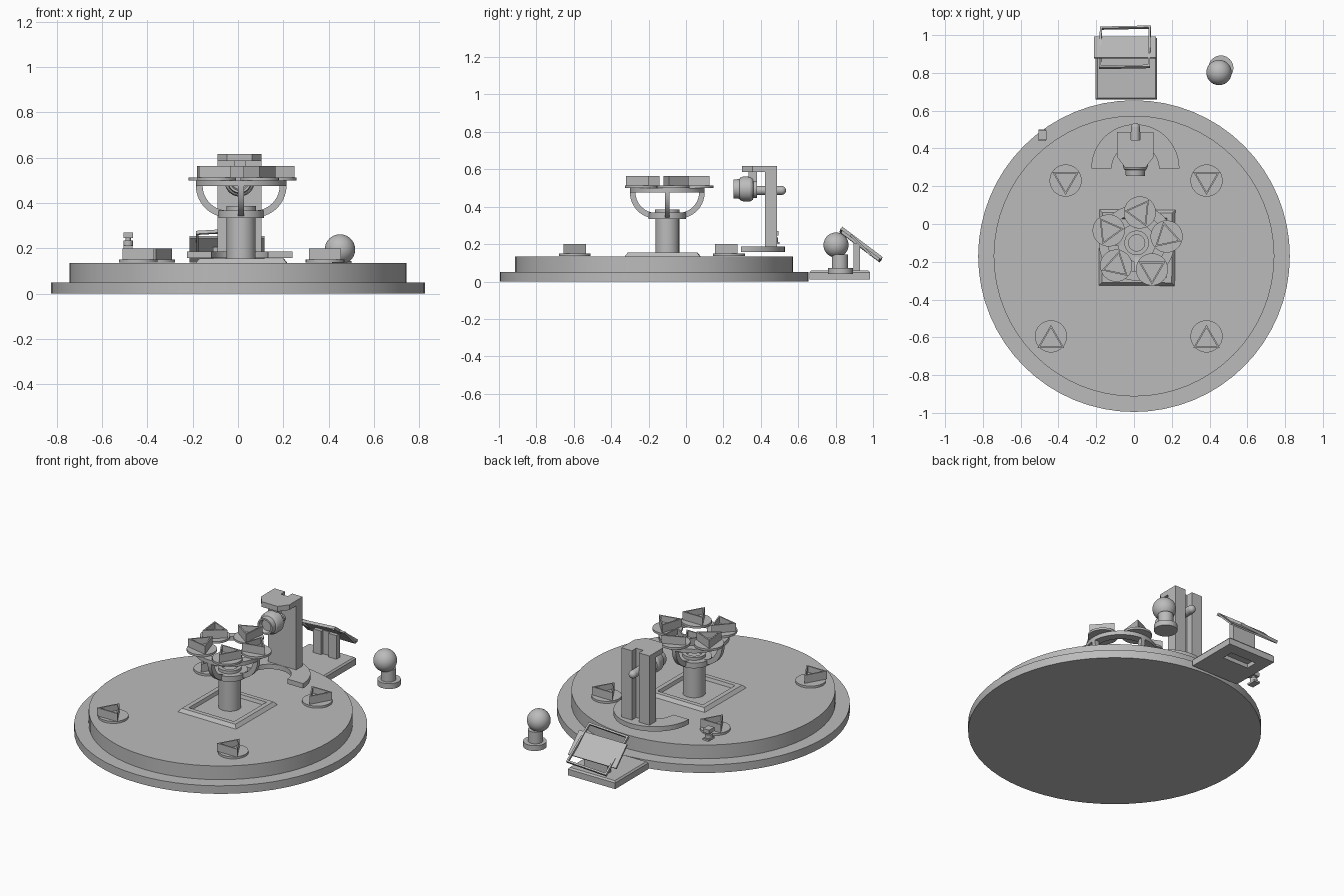
import bpy, bmesh
from math import pi, sin, cos, radians, sqrt
from mathutils import Matrix, Vector

if "Cube" in bpy.data.objects:
    bpy.data.objects.remove(bpy.data.objects["Cube"])

grey = bpy.data.materials.new("plain_grey")
grey.use_nodes = True
grey.diffuse_color = (0.5, 0.5, 0.5, 1)
grey.node_tree.nodes["Principled BSDF"].inputs["Base Color"].default_value = (0.5, 0.5, 0.5, 1)


def finish(name, bm, matrix, smooth=False):
    bmesh.ops.remove_doubles(bm, verts=bm.verts, dist=0.00001)
    bmesh.ops.recalc_face_normals(bm, faces=bm.faces)
    mesh = bpy.data.meshes.new(name)
    bm.to_mesh(mesh)
    bm.free()
    mesh.materials.append(grey)
    obj = bpy.data.objects.new(name, mesh)
    obj.matrix_world = matrix
    bpy.context.collection.objects.link(obj)
    if smooth:
        bpy.ops.object.select_all(action='DESELECT')
        obj.select_set(True)
        bpy.context.view_layer.objects.active = obj
        bpy.ops.object.shade_smooth_by_angle(angle=radians(30))
    return obj


def at(x, y, z=0, turn=0):
    return Matrix.Translation((x, y, z)) @ Matrix.Rotation(radians(turn), 4, 'Z')


def lathe(name, profile, matrix, sides=64, ring=False):
    """Turn (radius, height) points round z; ring closes the profile on itself."""
    bm = bmesh.new()
    rows = [[bm.verts.new((r * cos(2 * pi * i / sides), r * sin(2 * pi * i / sides), z))
             for r, z in profile] for i in range(sides)]
    n = len(profile)
    for i in range(sides):
        a, b = rows[i], rows[(i + 1) % sides]
        for j in range(n if ring else n - 1):
            k = (j + 1) % n
            bm.faces.new((a[j], b[j], b[k], a[k]))
    bmesh.ops.dissolve_degenerate(bm, edges=bm.edges, dist=0.00001)
    return finish(name, bm, matrix, sides > 8)


def disc(name, r, z0, z1, matrix):
    return lathe(name, [(0, z0), (r, z0), (r, z1), (0, z1)], matrix)


def prism(name, outline, z0, z1, matrix=Matrix(), smooth=False):
    bm = bmesh.new()
    face = bm.faces.new([bm.verts.new((x, y, z0)) for x, y in outline])
    top = bmesh.ops.extrude_face_region(bm, geom=[face])["geom"]
    bmesh.ops.translate(bm, vec=(0, 0, z1 - z0),
                        verts=[v for v in top if isinstance(v, bmesh.types.BMVert)])
    return finish(name, bm, matrix, smooth)


def box(name, x0, x1, y0, y1, z0, z1, matrix=Matrix()):
    return prism(name, [(x0, y0), (x1, y0), (x1, y1), (x0, y1)], z0, z1, matrix)


def rect_frame(name, border, half_x, half_y, matrix):
    """Four-sided ring; border radii are relative to the half sizes."""
    spin = Matrix.Diagonal((half_x, half_y, 1, 1)) @ Matrix.Rotation(pi / 4, 4, 'Z')
    return lathe(name, [(r * sqrt(2), z) for r, z in border], matrix @ spin, 4, True)


def arc(r, a0, a1, steps):
    return [(r * cos(radians(a0 + (a1 - a0) * i / steps)),
             r * sin(radians(a0 + (a1 - a0) * i / steps))) for i in range(steps + 1)]


def ball(name, r, matrix):
    bm = bmesh.new()
    bmesh.ops.create_uvsphere(bm, u_segments=40, v_segments=24, radius=r)
    return finish(name, bm, matrix, True)


def token(name, x, y, z, apex, shift=0):
    """Thin disc carrying an open triangular tray."""
    disc(name + "_disc", 0.085, 0, 0.013, at(x, y, z))
    tray = [(0, 0.013), (0.081, 0.013), (0.081, 0.063), (0.065, 0.063), (0.065, 0.025), (0, 0.025)]
    lathe(name + "_tray", tray, at(x, y + shift, z, apex), 3)


# Stepped round platform
disc("platform_lower", 0.825, 0, 0.05, at(0, -0.17))
disc("platform_upper", 0.743, 0.05, 0.135, at(0, -0.17))

# Tokens on the platform
token("token_front_left", 0.384, -0.595, 0.137, 90, -0.02)
token("token_front_right", -0.44, -0.595, 0.137, 90, -0.02)
token("token_back_left", 0.384, 0.23, 0.137, -90, 0.005)
token("token_back_right", -0.362, 0.23, 0.137, -90, 0.005)

# Central pedestal with its floor frame
px, py = 0.014, -0.1
rect_frame("floor_frame", [(1, 0.135), (0.92, 0.155), (0.78, 0.155), (0.75, 0.135)],
           0.235, 0.16, at(0.016, -0.125))
disc("pedestal_column", 0.064, 0.135, 0.34, at(px, py))
disc("pedestal_collar", 0.1, 0.335, 0.368, at(px, py))
lathe("pedestal_cap", [(0.065, 0.365), (0.065, 0.386), (0.043, 0.386), (0.043, 0.365)],
      at(px, py), ring=True)

# Carousel ring on four curved arms
lathe("carousel_ring", [(0.2, 0.475), (0.2, 0.5), (0.15, 0.5), (0.15, 0.475)],
      at(px, py), ring=True)
arm = arc(0.14, -90, 0, 14) + arc(0.11, 0, -90, 14)
upright = Matrix.Translation((0.06, 0, 0.477)) @ Matrix.Rotation(pi / 2, 4, 'X')
for i in range(4):
    prism(f"carousel_arm_{i + 1}", arm, -0.013, 0.013, at(px, py, 0, 90 * i) @ upright, True)
for i in range(5):
    a = 84 - 72 * i
    token(f"carousel_token_{i + 1}", px + 0.162 * cos(radians(a)),
          py + 0.162 * sin(radians(a)), 0.5, a - 30)

# Camera stand: crescent foot, slotted column, chamfered top plate
cx = 0.007
prism("stand_foot", arc(0.233, 0, 180, 40) + arc(0.125, 180, 0, 30), 0.157, 0.187,
      at(cx, 0.295), True)
slot = [(0.097, 0.487), (0.024, 0.487), (0.024, 0.445), (-0.024, 0.445),
        (-0.024, 0.487), (-0.097, 0.487)]
prism("stand_column", slot + [(-0.097, 0.422), (0.097, 0.422)], 0.187, 0.6, at(cx, 0))
prism("stand_top", slot + [(-0.097, 0.355), (-0.055, 0.3), (0.055, 0.3), (0.097, 0.355)],
      0.585, 0.617, at(cx, 0))

# Camera head, lathed along y
along_y = at(cx, 0, 0.495) @ Matrix.Rotation(-pi / 2, 4, 'X')
lathe("camera_head", [(0, 0.275), (0.034, 0.275), (0.04, 0.253), (0.05, 0.253), (0.053, 0.285),
                      (0.06, 0.29), (0.066, 0.305), (0.066, 0.345), (0.058, 0.358),
                      (0.048, 0.36), (0.048, 0.38), (0, 0.38)], along_y)
box("camera_hanger", -0.025, 0.025, 0.335, 0.38, 0.53, 0.587, at(cx, 0))
lathe("camera_rod", [(0, 0.37), (0.024, 0.37)] +
      [(r, 0.511 + h) for r, h in arc(0.024, 0, 90, 10)], at(cx, 0, 0.487)
      @ Matrix.Rotation(-pi / 2, 4, 'X'), 32)

# Small valve behind the right rear token
vx, vy = -0.485, 0.47
box("valve_base", -0.02, 0.02, -0.03, 0.03, 0.2, 0.212, at(vx, vy))
disc("valve_body", 0.021, 0.21, 0.235, at(vx, vy))
disc("valve_neck", 0.012, 0.235, 0.247, at(vx, vy))
box("valve_top", -0.021, 0.021, -0.025, 0.025, 0.246, 0.27, at(vx, vy))

# Console: base open underneath, slotted post, tilted framed screen
kx = -0.04
rect_frame("console_base", [(1, 0.01), (1, 0.048), (0.95, 0.058), (0.55, 0.058), (0.55, 0.01)],
           0.162, 0.163, at(kx, 0.822))
box("console_deck", -0.1, 0.1, 0.72, 0.92, 0.035, 0.058, at(kx, 0))
box("console_underside", -0.1, 0.1, 0.72, 0.84, 0.01, 0.036, at(kx, 0))
prism("console_post", [(-0.08, 0.93), (-0.08, 0.895), (-0.025, 0.895), (-0.025, 0.912),
                       (0.025, 0.912), (0.025, 0.895), (0.08, 0.895), (0.08, 0.93)],
      0.055, 0.205, at(kx + 0.01, 0))
tilt = at(-0.048, 0.935, 0.197) @ Matrix.Rotation(-pi / 4, 4, 'X')
box("screen", -0.165, 0.165, -0.077, 0.077, -0.007, 0.003, tilt)
rect_frame("screen_frame", [(1, -0.008), (1, 0.009), (0.92, 0.009), (0.92, -0.006)],
           0.172, 0.083, tilt)

# Ball on a round stand
disc("ball_stand_base", 0.066, 0.04, 0.073, at(0.46, 0.826))
disc("ball_stand_neck", 0.043, 0.07, 0.145, at(0.458, 0.823))
ball("ball", 0.067, at(0.45, 0.802, 0.195))
